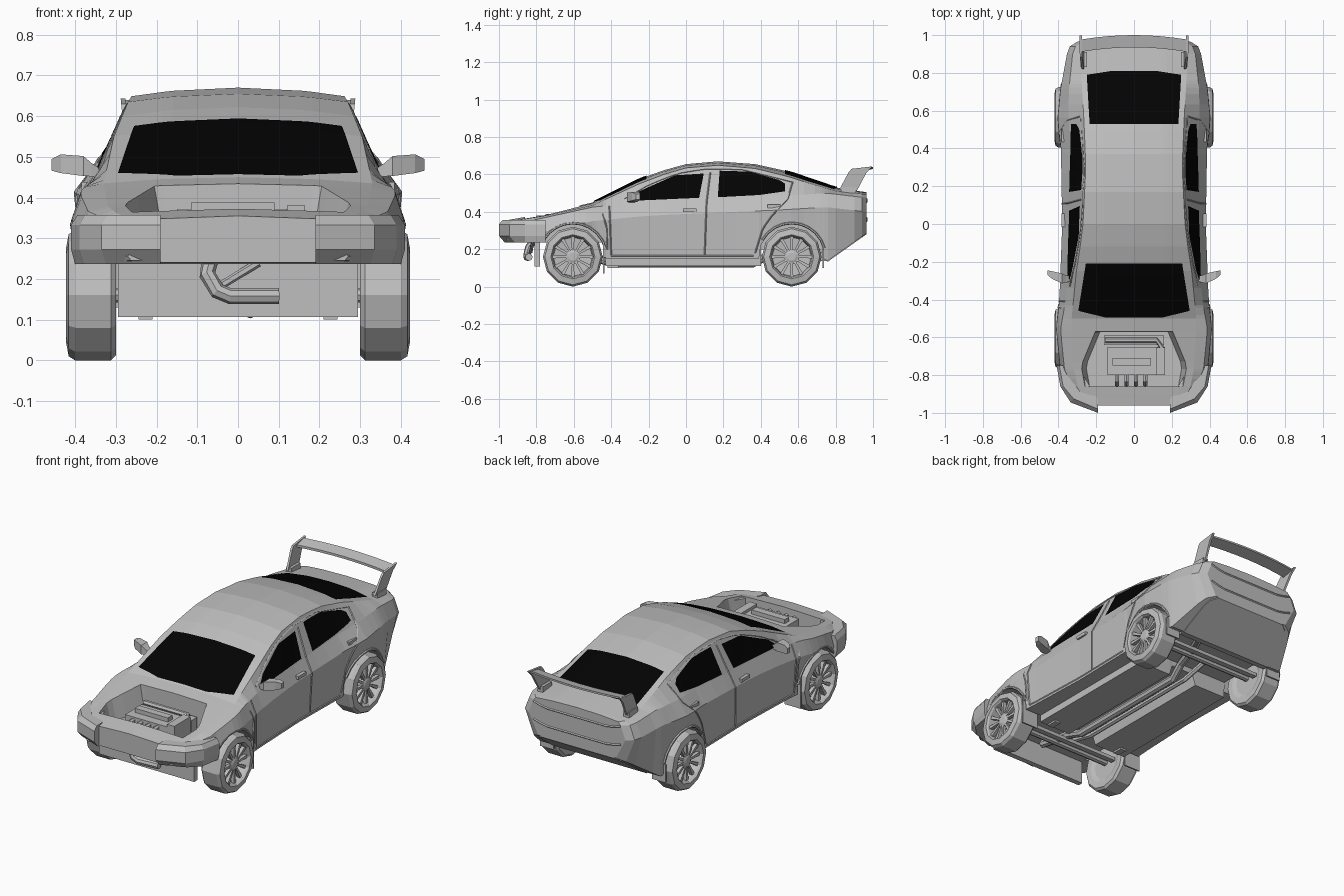
import bpy, bmesh, math
from mathutils import Vector
from mathutils.bvhtree import BVHTree

cube = bpy.data.objects.get("Cube")
if cube:
    bpy.data.objects.remove(cube, do_unlink=True)


def material(name, value):
    m = bpy.data.materials.new(name)
    m.use_nodes = True
    colour = (value, value, value, 1)
    m.diffuse_color = colour
    for node in m.node_tree.nodes:
        if node.type == 'BSDF_PRINCIPLED':
            node.inputs["Base Color"].default_value = colour
    return m


GREY = material("body_grey", 0.52)
BLACK = material("glass_black", 0.001)
X, Y, Z = Vector((1, 0, 0)), Vector((0, 1, 0)), Vector((0, 0, 1))
AXIS = {'x': X, 'y': Y, 'z': Z}


def finish(name, bm, mat, mirror):
    mesh = bpy.data.meshes.new(name)
    bm.to_mesh(mesh)
    bm.free()
    mesh.materials.append(mat)
    obj = bpy.data.objects.new(name, mesh)
    bpy.context.collection.objects.link(obj)
    if mirror:
        mod = obj.modifiers.new("mirror", 'MIRROR')
        mod.use_mirror_merge = False
    return obj


def build(name, shells, mat=GREY, mirror=False):
    """Each shell is a list of equal rings, skinned together and capped."""
    bm = bmesh.new()
    for rings in shells:
        vs = [[bm.verts.new(p) for p in ring] for ring in rings]
        n = len(vs[0])
        for a, b in zip(vs, vs[1:]):
            for i in range(n):
                j = (i + 1) % n
                bm.faces.new((a[i], a[j], b[j], b[i]))
        bm.faces.new(vs[0])
        bm.faces.new(vs[-1])
    bmesh.ops.recalc_face_normals(bm, faces=bm.faces)
    return finish(name, bm, mat, mirror)


def box(x0, x1, y0, y1, z0, z1):
    return [[(x0, y0, z), (x1, y0, z), (x1, y1, z), (x0, y1, z)] for z in (z0, z1)]


def lathe(profile, yc, zc, sides=12):
    turn = [math.tau * i / sides for i in range(sides)]
    return [[(x, yc + r * math.cos(a), zc + r * math.sin(a)) for a in turn] for r, x in profile]


def tube(points, r, ref=X, sides=6):
    pts = [Vector(p) for p in points]
    rings = []
    for i, p in enumerate(pts):
        d = (pts[min(i + 1, len(pts) - 1)] - pts[max(i - 1, 0)]).normalized()
        u = d.cross(ref).normalized()
        v = d.cross(u)
        rings.append([p + r * (u * math.cos(math.tau * k / sides) + v * math.sin(math.tau * k / sides))
                      for k in range(sides)])
    return rings


def key(keys, y):
    if y <= keys[0][0]:
        return keys[0][1]
    for (a, p), (b, q) in zip(keys, keys[1:]):
        if y <= b:
            return p + (q - p) * (y - a) / (b - a)
    return keys[-1][1]


# Body outlines along the length
TOP = [(-.96, .355), (-.75, .392), (-.5, .45), (-.25, .575), (-.12, .622), (0, .655), (.17, .67),
       (.37, .655), (.55, .615), (.8, .53), (.965, .505)]
WIDTH = [(-.96, .27), (-.9, .325), (-.77, .39), (-.55, .412), (-.4, .395), (0, .38), (.4, .387),
         (.55, .405), (.71, .39), (.9, .355), (.94, .34), (.965, .3)]
INSET = [(-.6, .022), (-.35, .036), (0, .036), (.3, .046), (.55, .058), (.9, .03)]
TUCK = [(.76, .008), (.965, .06)]
BELT = [(-.96, .325), (-.75, .37), (-.5, .425), (-.2, .455), (.5, .485), (.75, .5), (.965, .475)]
EDGE = [(-.96, .28), (-.75, .32), (-.5, .33), (-.25, .305), (-.12, .285), (0, .27), (.3, .255),
        (.55, .265), (.8, .28)]
DROP = [(-.96, .01), (-.5, .015), (-.25, .025), (0, .02), (.3, .022), (.6, .028), (.965, .012)]
FLOOR = [(-.96, .24), (-.76, .235), (-.431, .235), (-.429, .11), (.4, .11), (.402, .2),
         (.72, .2), (.722, .14), (.76, .135), (.965, .28)]
BAY = [(-.86, .26), (-.75, .28), (-.57, .205), (-.4, .19), (.965, .17)]
AXLES, HUB, ARCH = (-.605, .565), .16, .175


def section(y):
    top, floor, w = key(TOP, y), key(FLOOR, y), key(WIDTH, y)
    middle = -.43 < y < .401
    sill = .15 if middle else floor + .005
    for yc in AXLES:
        sill = max(sill, HUB + math.sqrt(max(ARCH ** 2 - (y - yc) ** 2, 0)) if abs(y - yc) < ARCH else 0)
    belt = key(BELT, y)
    edge, drop, bay = min(key(EDGE, y), w - .045), key(DROP, y), key(BAY, y)
    bay = min(bay, edge - .01)
    tunnel = floor + .06 if middle else floor
    inner = min(.29, w - .08)
    sunk = -.86 < y < -.57
    half = [(0, tunnel), (.07, tunnel), (.09, floor), (inner, floor), (inner, sill), (w - key(TUCK, y), sill),
            (w, max(sill + .01, belt - .075)), (w - key(INSET, y), belt), (edge, top - drop),
            (bay, top - drop * (bay / edge) ** 2),
            (bay - .025, .28 if sunk else top - drop * ((bay - .025) / edge) ** 2),
            (0, .28 if sunk else top)]
    ring = half + [(-x, z) for x, z in reversed(half[1:-1])]
    return [(x, y, z) for x, z in ring]


stations = [-.96, -.92, -.9, -.861, -.859, -.82, -.571, -.569, -.5, -.431, -.429, -.34, -.25, -.12,
            0, .1, .17, .27, .37, .4, .402, .46, .72, .722, .76, .8, .9, .94, .965]
for yc in AXLES:
    stations += [yc + ARCH * math.cos(math.pi * i / 8) for i in range(9)]
unique = []
for y in sorted(stations):
    if not unique or y - unique[-1] > .0008:
        unique.append(y)
body = build("body_shell", [[section(y) for y in unique]])

probe = bmesh.new()
probe.from_mesh(body.data)
skin = BVHTree.FromBMesh(probe)
probe.free()


def snap(axis, u, v, off, sign=1):
    """Drop a point on the skin along an axis, from its plus or minus side."""
    far = 2 * sign
    start = {'x': Vector((far, u, v)), 'y': Vector((u, far, v)), 'z': Vector((u, v, far))}[axis]
    out = AXIS[axis] * sign
    hit = skin.ray_cast(start, -out)[0]
    if hit is None:
        hit = skin.find_nearest(start - out * 1.5)[0]
    return hit + out * off


def along(points, t):
    pts = [Vector(p) for p in points]
    lengths = [(b - a).length for a, b in zip(pts, pts[1:])]
    left = t * sum(lengths)
    for a, b, n in zip(pts, pts[1:], lengths):
        if left <= n:
            return a.lerp(b, left / n)
        left -= n
    return pts[-1]


def pane(name, low, high, axis, sign=1, cols=24, rows=10):
    """A thin glass sheet laid on the skin between two outlines."""
    bm = bmesh.new()
    grid = []
    for r in range(rows + 1):
        line = [along(low, c / cols).lerp(along(high, c / cols), r / rows) for c in range(cols + 1)]
        grid.append([bm.verts.new(snap(axis, p.x, p.y, .005, sign)) for p in line])
    for a, b in zip(grid, grid[1:]):
        for c in range(cols):
            bm.faces.new((a[c], a[c + 1], b[c + 1], b[c]))
    bm.normal_update()
    if sum(f.normal.dot(AXIS[axis]) for f in bm.faces) * sign < 0:
        bmesh.ops.reverse_faces(bm, faces=bm.faces)
    finish(name, bm, BLACK, False)


def seam(path, axis, r=.004, steps=14, ref=X):
    pts = [along(path, i / steps) for i in range(steps + 1)]
    return tube([snap(axis, p.x, p.y, 0) for p in pts], r, ref, 4)


# Glass
pane("windscreen", [(-.295, -.46), (-.15, -.495), (.15, -.495), (.295, -.46)], [(-.255, -.21), (.255, -.21)], 'z')
pane("rear_window", [(-.235, .53), (.235, .53)], [(-.25, .79), (-.12, .81), (.12, .81), (.25, .79)], 'z')
for side, sign in (("left_", 1), ("right_", -1)):
    pane(side + "front_door_window", [(-.31, .458), (.07, .475)],
         [(-.31, .463), (-.25, .51), (-.06, .595), (.095, .605)], 'x', sign)
    pane(side + "rear_door_window", [(.17, .478), (.39, .49), (.53, .51)],
         [(.18, .62), (.34, .615), (.5, .57), (.53, .55)], 'x', sign)

# Raised panel edges, handles and arch lips
build("door_edges", [seam(p, 'x') for p in (
    [(-.41, .43), (-.4, .17)], [(.13, .61), (.11, .45), (.1, .17)], [(-.4, .165), (.36, .165)],
    [(.57, .56), (.545, .47), (.46, .38), (.41, .31), (.37, .18)], [(-.445, .39), (-.425, .32), (-.42, .2)],
    [(-.33, .47), (-.2, .545), (-.05, .605), (.1, .63), (.3, .627), (.45, .59), (.57, .56)])], mirror=True)
build("boot_edges", [seam([(-.27, z), (-.2, z - .02), (.2, z - .02), (.27, z)], 'y', .005, 12, Z)
                     for z in (.47, .37)])
build("door_handles", [box(.355, .385, y - .035, y + .035, z, z + .018)
                       for y, z in ((.02, .4), (.47, .42))], mirror=True)
lips = []
for yc in AXLES:
    spots = [(yc + .18 * math.cos(a), HUB + .18 * math.sin(a))
             for a in (math.pi * i / 12 for i in range(1, 11))]
    lips.append(tube([(key(WIDTH, y) - .005, y, z) for y, z in spots], .007))
build("wheel_arch_lips", lips, mirror=True)

# Bumper corners and lower front panel
corner = [(.19, -.93), (.19, -1), (.335, -.945), (.39, -.86), (.41, -.75), (.3, -.75)]
build("front_bumper_corner", [[
    [(x - .01 * (x > .3), y + .03 * (y < -.94), .237) for x, y in corner],
    [(x, y, .272) for x, y in corner],
    [(x, y, .333) for x, y in corner],
    [(x - .015 * (x > .3), y + .02 * (y < -.94), .357) for x, y in corner]]], mirror=True)
build("front_lower_panel", [box(-.295, .295, -.81, -.78, .107, .245)])
build("intercooler_pipe", [
    tube([(-.07, -.82, .24), (-.075, -.84, .21), (-.05, -.85, .17), (-.02, -.85, .158), (.1, -.84, .158)], .02, Y, 8),
    tube([(-.04, -.83, .185), (.05, -.82, .24)], .01, Y)])

# Engine in the open bay
build("engine", [box(-.14, .165, -.8, -.65, .27, .365), box(-.115, .09, -.75, -.71, .365, .388),
                 box(.12, .165, -.8, -.655, .365, .38), box(-.16, .16, -.64, -.59, .27, .35)])
build("engine_pipes", [tube([(x, -.79, .345), (x, -.83, .345), (x, -.85, .31)], .013)
                       for x in (-.09, -.04, .01, .06)]
      + [tube([(-.15, -.615, .36), (.12, -.615, .36), (.15, -.66, .36)], .014, Z)])

# Wheels with spokes
tyre = [(.09, .312), (.115, .302), (.148, .3), (.16, .312), (.16, .4), (.15, .416), (.118, .422),
        (.111, .412), (.105, .36), (.04, .355), (.04, .4), (.022, .408)]
for place, yc in zip(("front", "rear"), AXLES):
    build(place + "_wheel", [lathe(tyre, yc, HUB)], mirror=True)
    spokes = []
    for i in range(12):
        a = math.tau * i / 12
        out, side = Vector((0, math.cos(a), math.sin(a))), Vector((0, -math.sin(a), math.cos(a)))
        hub = Vector((0, yc, HUB))
        spokes.append([[hub + out * r + side * s * w + X * x
                        for s, x in ((-1, .385), (1, .385), (1, .404), (-1, .404))]
                       for r, w in ((.03, .005), (.108, .009))])
    build(place + "_wheel_spokes", spokes, mirror=True)
    build(place + "_axle", [lathe([(.018, -.31), (.018, .31)], yc, HUB, 8),
                            box(-.3, .3, yc + .06, yc + .09, .13, .15)])
build("mud_flaps", [box(.305, .405, -.445, -.437, .07, .24), box(.305, .39, .73, .738, .1, .2)], mirror=True)

# Door mirrors
build("door_mirror", [[[(x, y0, z0), (x, y1, z0), (x, y1, z1), (x, y0, z1)] for x, y0, y1, z0, z1 in (
    (.33, -.3, -.275, .447, .465), (.36, -.31, -.272, .452, .485), (.38, -.315, -.262, .453, .502),
    (.435, -.29, -.25, .46, .506), (.458, -.268, -.245, .466, .495))]], mirror=True)

# Rear wing
blade = []
for i in range(9):
    x = -.28 + .56 * i / 8
    sweep = .3 * x * x
    blade.append([(x, .935 - sweep, .613), (x, 1 - sweep, .63), (x, 1 - sweep, .64), (x, .935 - sweep, .626)])
build("rear_wing", [blade])
plate = [(.82, .52), (.915, .515), (.965, .61), (.997, .643), (.885, .63), (.87, .612)]
build("wing_supports", [[[(x + .1 * (z - .6), y, z) for y, z in plate] for x in (.272, .284)],
                        box(.25, .283, .83, .91, .5, .532)], mirror=True)

# Exhaust under the floor
build("exhaust", [tube([(.03, -.72, .2), (.03, -.5, .16), (.03, -.4, .125), (.03, .36, .125), (.05, .45, .17),
                        (.1, .62, .18), (.16, .73, .16)], .022, X, 8),
                  tube([(-.035, -.6, .18), (-.035, -.4, .135), (-.035, .38, .135), (-.06, .5, .19)], .014)])
build("floor_jacking_pads", [box(.21, .245, -.42, -.36, .1, .112)], mirror=True)
